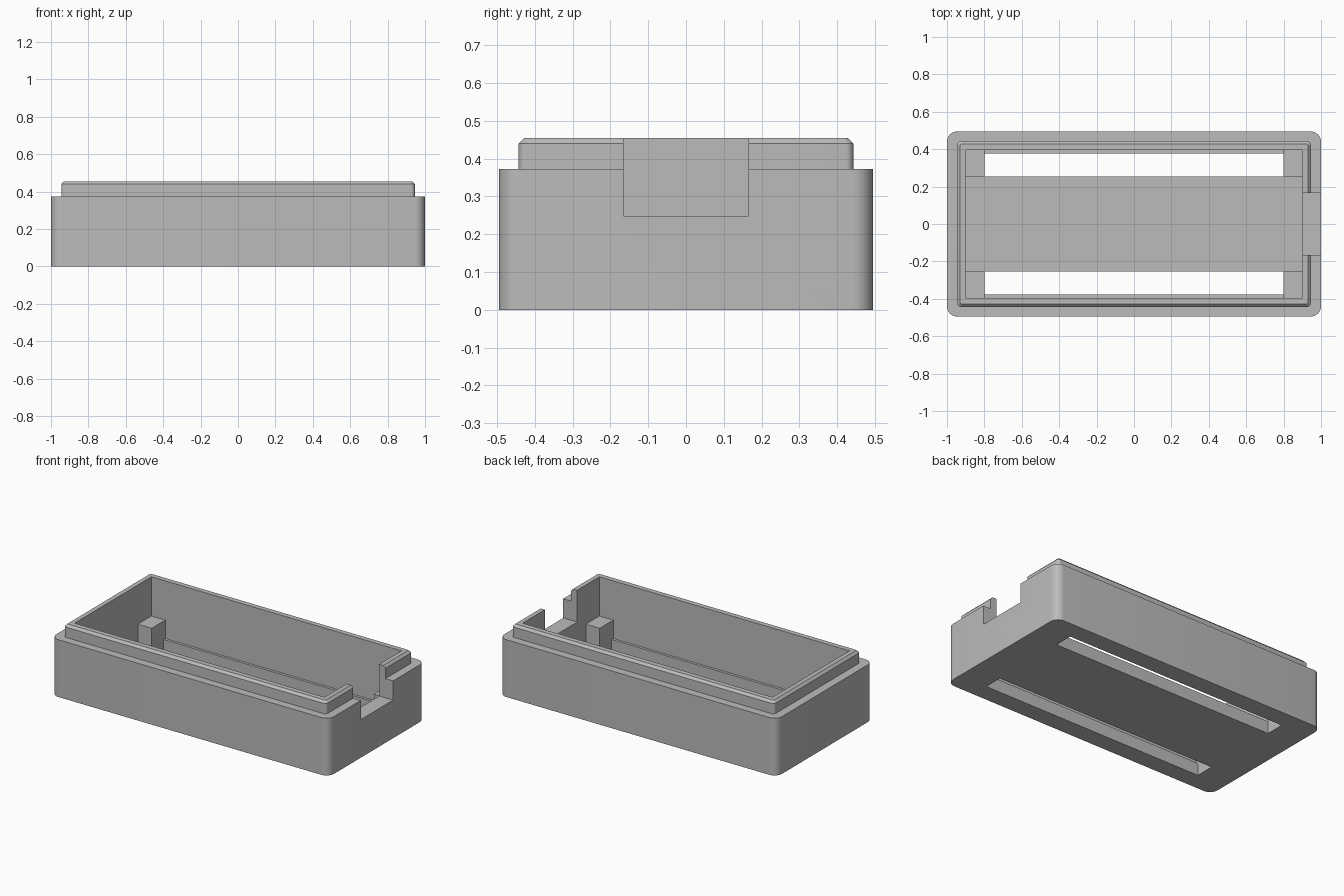
import bpy
import bmesh
from math import cos, sin, pi
from mathutils import Vector

cube = bpy.data.objects.get("Cube")
if cube:
    bpy.data.objects.remove(cube, do_unlink=True)

# Main dimensions (half sizes in x and y, heights in z)
BODY_X, BODY_Y, BODY_TOP = 1.0, 0.495, 0.373
LIP_X, LIP_Y, LIP_TOP = 0.945, 0.443, 0.455
ROOM_X, ROOM_Y, FLOOR = 0.9, 0.395, 0.08
SLOT_X, SLOT_IN, SLOT_OUT = 0.8, 0.255, 0.378
POST_TOP = 0.2
NOTCH_Y, NOTCH_Z = 0.166, 0.248
CHAMFER = 0.015

grey = bpy.data.materials.new("plain grey")
grey.use_nodes = True
colour = (0.5, 0.5, 0.5, 1)
grey.diffuse_color = colour
grey.node_tree.nodes["Principled BSDF"].inputs["Base Color"].default_value = colour


def add_object(name, bm):
    bmesh.ops.recalc_face_normals(bm, faces=bm.faces)
    mesh = bpy.data.meshes.new(name)
    bm.to_mesh(mesh)
    bm.free()
    mesh.materials.append(grey)
    obj = bpy.data.objects.new(name, mesh)
    bpy.context.collection.objects.link(obj)
    return obj


def box(name, low, high):
    low, high = Vector(low), Vector(high)
    bm = bmesh.new()
    bmesh.ops.create_cube(bm, size=1)
    for v in bm.verts:
        v.co = (low + high) / 2 + v.co * (high - low)
    return add_object(name, bm)


def rounded_ring(bm, hx, hy, radius, z, steps=8):
    ring = []
    for quarter, (sx, sy) in enumerate([(1, 1), (-1, 1), (-1, -1), (1, -1)]):
        for i in range(steps + 1):
            a = (quarter + i / steps) * pi / 2
            ring.append(bm.verts.new((sx * (hx - radius) + radius * cos(a),
                                      sy * (hy - radius) + radius * sin(a), z)))
    return ring


# Outer case: rounded body, stepped lip and chamfered rim, lofted from rings
bm = bmesh.new()
rings = [rounded_ring(bm, *r) for r in (
    (BODY_X, BODY_Y, 0.055, 0),
    (BODY_X, BODY_Y, 0.055, BODY_TOP),
    (LIP_X, LIP_Y, 0.02, BODY_TOP),
    (LIP_X, LIP_Y, 0.02, LIP_TOP - CHAMFER),
    (LIP_X - CHAMFER, LIP_Y - CHAMFER, 0.012, LIP_TOP))]
for lower, upper in zip(rings, rings[1:]):
    for i in range(len(lower)):
        j = (i + 1) % len(lower)
        bm.faces.new((lower[i], lower[j], upper[j], upper[i]))
bm.faces.new(rings[0])
bm.faces.new(rings[-1])
case = add_object("case", bm)

# Cutters: inside room, cable notch on the left end, two floor slots
cutters = [
    box("room_cutter", (-ROOM_X, -ROOM_Y, FLOOR), (ROOM_X, ROOM_Y, 1)),
    box("notch_cutter", (ROOM_X - 0.05, -NOTCH_Y, NOTCH_Z), (1.2, NOTCH_Y, 1)),
    box("back_slot_cutter", (-SLOT_X, SLOT_IN, -0.2), (SLOT_X, SLOT_OUT, 0.2)),
    box("front_slot_cutter", (-SLOT_X, -SLOT_OUT, -0.2), (SLOT_X, -SLOT_IN, 0.2)),
]
bpy.context.view_layer.objects.active = case
for cutter in cutters:
    cutter.hide_render = True
    cut = case.modifiers.new(cutter.name, "BOOLEAN")
    cut.operation = "DIFFERENCE"
    cut.solver = "EXACT"
    cut.object = cutter
    bpy.ops.object.modifier_apply(modifier=cut.name)
    bpy.data.objects.remove(cutter, do_unlink=True)

# Smooth the rounded corners, keep the other edges sharp
bpy.ops.object.select_all(action="DESELECT")
case.select_set(True)
bpy.ops.object.shade_smooth_by_angle(angle=pi / 7)

# Support posts in the four inside corners, set slightly into the walls
for x_name, sx in (("left", 1), ("right", -1)):
    for y_name, sy in (("back", 1), ("front", -1)):
        xs = sorted((sx * SLOT_X, sx * (ROOM_X + 0.01)))
        ys = sorted((sy * SLOT_IN, sy * (ROOM_Y + 0.01)))
        box(f"{y_name}_{x_name}_post", (xs[0], ys[0], FLOOR), (xs[1], ys[1], POST_TOP))
